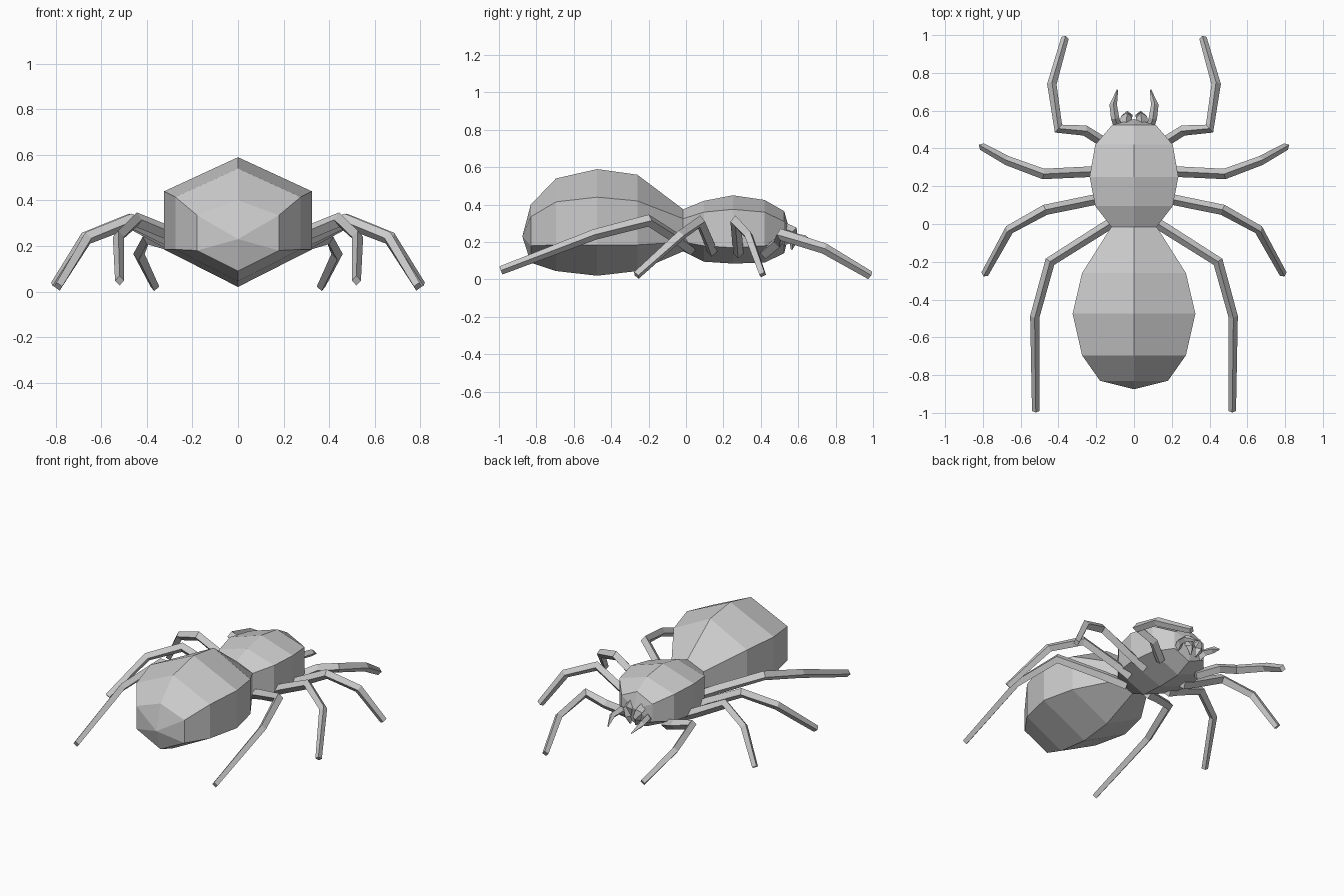
import bpy, bmesh, math
from mathutils import Vector


def loft(name, rings, tips=(None, None)):
    """Skin equal-sized rings; close each end with a tip point or a flat cap."""
    bm = bmesh.new()
    vr = [[bm.verts.new(p) for p in r] for r in rings]
    n = len(vr[0])
    for a, b in zip(vr, vr[1:]):
        for i in range(n):
            j = (i + 1) % n
            bm.faces.new((a[i], a[j], b[j], b[i]))
    for ring, tip in ((vr[0], tips[0]), (vr[-1], tips[1])):
        if tip is None:
            bm.faces.new(ring)
        else:
            t = bm.verts.new(tip)
            for i in range(n):
                bm.faces.new((ring[i], ring[(i + 1) % n], t))
    bmesh.ops.recalc_face_normals(bm, faces=bm.faces)
    me = bpy.data.meshes.new(name)
    bm.to_mesh(me)
    bm.free()
    ob = bpy.data.objects.new(name, me)
    bpy.context.collection.objects.link(ob)
    return ob


def hexring(y, w, top, hi, lo, bottom):
    return [(0, y, top), (w, y, hi), (w, y, lo),
            (0, y, bottom), (-w, y, lo), (-w, y, hi)]


def limb(name, pts, radii):
    """Four-sided diamond tube along a path, mitred at the joints."""
    pts = [Vector(p) for p in pts]
    rings = []
    for i, p in enumerate(pts):
        d0 = (pts[i] - pts[i - 1]).normalized() if i else Vector()
        d1 = (pts[i + 1] - p).normalized() if i < len(pts) - 1 else Vector()
        t = (d0 + d1).normalized()
        side = t.cross(Vector((0, 0, 1))).normalized()
        up = side.cross(t)
        r = radii[i]
        rings.append([p + up * r * 1.15, p + side * r, p - up * r * 1.15, p - side * r])
    return loft(name, rings)


def pair(name, pts, radii):
    for label, s in (("right", 1), ("left", -1)):
        limb(f"{label}_{name}", [(s * x, y, z) for x, y, z in pts], radii)


# abdomen
loft("abdomen", [hexring(*r) for r in (
    (-0.83, 0.18, 0.40, 0.335, 0.18, 0.09),
    (-0.695, 0.275, 0.54, 0.415, 0.185, 0.045),
    (-0.475, 0.325, 0.59, 0.44, 0.185, 0.02),
    (-0.26, 0.275, 0.56, 0.42, 0.185, 0.045),
    (-0.015, 0.12, 0.375, 0.325, 0.20, 0.15))], ((0, -0.875, 0.23), None))

# head and thorax
loft("thorax", [hexring(*r) for r in (
    (-0.015, 0.12, 0.375, 0.325, 0.20, 0.15),
    (0.095, 0.205, 0.42, 0.36, 0.18, 0.095),
    (0.25, 0.235, 0.45, 0.375, 0.17, 0.085),
    (0.42, 0.205, 0.425, 0.36, 0.18, 0.09),
    (0.525, 0.115, 0.365, 0.31, 0.19, 0.14))], (None, (0, 0.555, 0.26)))

# four pairs of legs
R = (0.028, 0.028, 0.028, 0.025, 0.02)
pair("front_leg", [(0.14, 0.42, 0.14), (0.26, 0.495, 0.20), (0.40, 0.505, 0.24),
                   (0.435, 0.74, 0.165), (0.365, 0.985, 0.022)], R)
pair("second_leg", [(0.15, 0.28, 0.14), (0.27, 0.275, 0.20), (0.48, 0.265, 0.31),
                    (0.67, 0.335, 0.235), (0.805, 0.41, 0.025)], R)
pair("third_leg", [(0.15, 0.14, 0.15), (0.25, 0.12, 0.205), (0.47, 0.075, 0.31),
                   (0.66, -0.03, 0.235), (0.79, -0.265, 0.022)], R)
pair("rear_leg", [(0.08, 0.03, 0.16), (0.20, -0.045, 0.215), (0.445, -0.20, 0.315),
                  (0.525, -0.49, 0.24), (0.52, -0.99, 0.048)], R)

# feelers and fangs
pair("feeler", [(0.08, 0.50, 0.19), (0.10, 0.56, 0.225), (0.11, 0.63, 0.215),
                (0.088, 0.71, 0.175)], (0.02, 0.022, 0.02, 0.004))
pair("fang", [(0.045, 0.50, 0.28), (0.04, 0.565, 0.255), (0.035, 0.575, 0.21),
              (0.02, 0.565, 0.16)], (0.03, 0.03, 0.025, 0.005))
